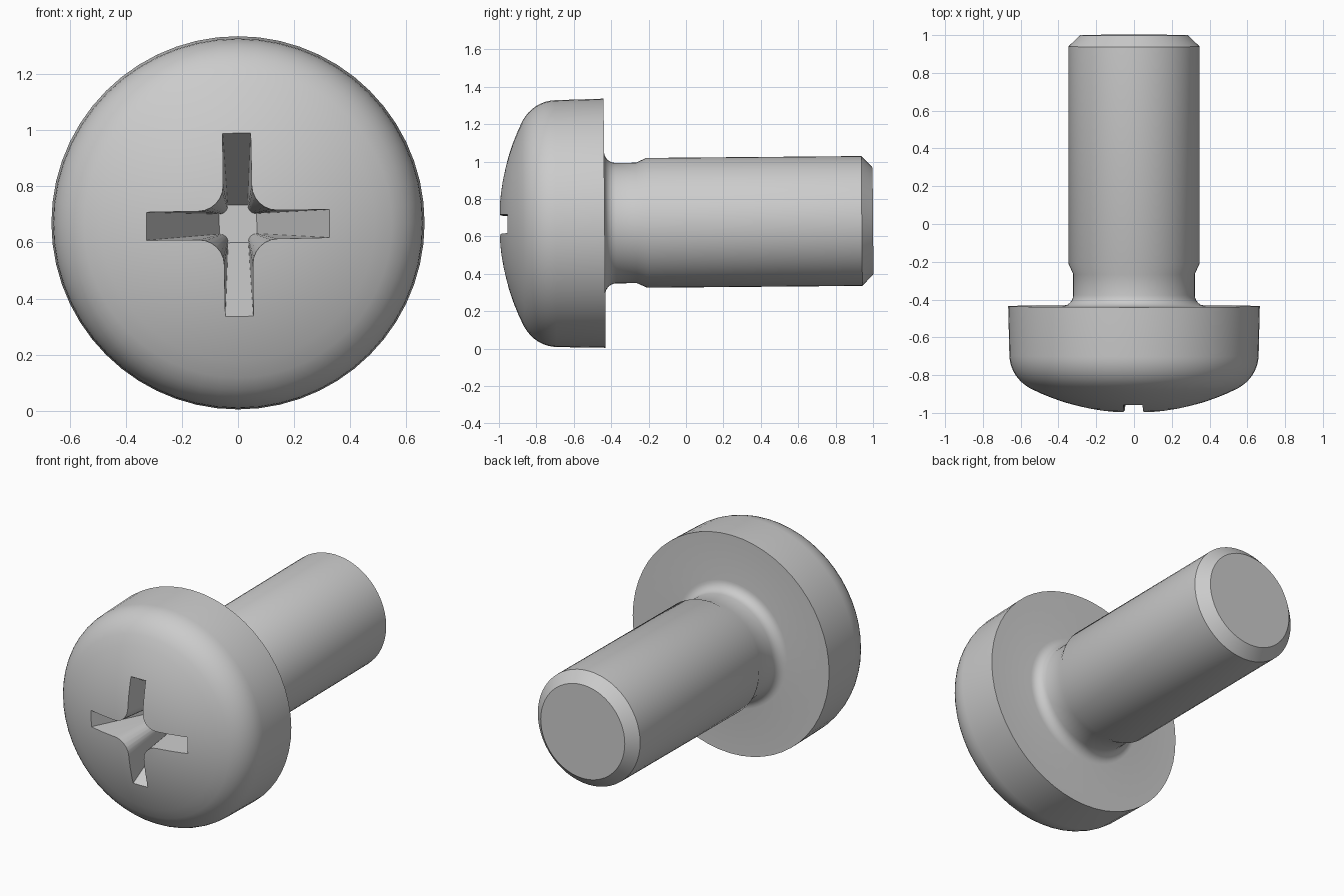
import bpy, bmesh
from math import sin, cos, pi, radians, asin

if "Cube" in bpy.data.objects:
    bpy.data.objects.remove(bpy.data.objects["Cube"])

SEG = 56


def add_object(name, bm):
    bmesh.ops.remove_doubles(bm, verts=bm.verts, dist=1e-5)
    bmesh.ops.recalc_face_normals(bm, faces=bm.faces)
    mesh = bpy.data.meshes.new(name)
    bm.to_mesh(mesh)
    bm.free()
    ob = bpy.data.objects.new(name, mesh)
    bpy.context.collection.objects.link(ob)
    return ob


def arc(cy, cr, rad, a0, a1, n):
    """Points (y, r) on an arc; angle 0 points to -y, 90 points outward."""
    pts = []
    for i in range(n + 1):
        a = a0 + (a1 - a0) * i / n
        pts.append((cy - rad * cos(a), cr + rad * sin(a)))
    return pts


def bridge_rings(bm, rings):
    for a, b in zip(rings, rings[1:]):
        n = len(a)
        for i in range(n):
            j = (i + 1) % n
            bm.faces.new((a[i], a[j], b[j], b[i]))
    bm.faces.new(rings[0])
    bm.faces.new(rings[-1])


# Screw body: domed head, rounded rim, undercut neck and chamfered shank
edge = asin(0.46 / 1.03)
profile = arc(0.23, 0, 1.23, 0.03, edge, 8)
profile += arc(-0.69, 0.46, 0.2, edge, radians(88), 8)[1:]
profile += [(-0.435, 0.666)]
profile += arc(-0.375, 0.382, 0.06, 0, -pi / 2, 6)
profile += [(-0.265, 0.322), (-0.21, 0.347), (0.94, 0.347), (1.0, 0.285)]
bm = bmesh.new()
rings = []
for y, r in profile:
    rings.append([bm.verts.new((r * cos(2 * pi * i / SEG), y, r * sin(2 * pi * i / SEG)))
                  for i in range(SEG)])
bridge_rings(bm, rings)
screw = add_object("screw", bm)


# Cross recess cutter: rounded cross tapering to a small flat bottom
def cross_section(t):
    length = 0.327 - 0.26 * t
    half = 0.05 - 0.014 * t
    fillet = 0.085 - 0.056 * t
    c = half + fillet
    quarter = [(length, -half), (length, half)]
    for i in range(7):
        a = -pi / 2 - (pi / 2) * i / 6
        quarter.append((c + fillet * cos(a), c + fillet * sin(a)))
    pts = []
    for k in range(4):
        a = k * pi / 2 + 0.015
        pts += [(x * cos(a) - z * sin(a), x * sin(a) + z * cos(a)) for x, z in quarter]
    return pts


bm = bmesh.new()
rings = []
for t in (-0.2, 1.0):
    y = -0.955 + 0.44 * t
    rings.append([bm.verts.new((x, y, z - 0.003)) for x, z in cross_section(t)])
bridge_rings(bm, rings)
cutter = add_object("recess_cutter", bm)
cutter.hide_render = True

# Cut the recess, then discard the cutter
bpy.context.view_layer.objects.active = screw
screw.select_set(True)
cutter.select_set(False)
mod = screw.modifiers.new("recess", 'BOOLEAN')
mod.operation = 'DIFFERENCE'
mod.solver = 'EXACT'
mod.object = cutter
bpy.ops.object.modifier_apply(modifier=mod.name)
bpy.data.objects.remove(cutter)

# Slight upward lean of the shank, head resting on the ground
screw.rotation_euler.x = 0.0087
screw.location.z = 0.674
bpy.ops.object.shade_smooth_by_angle(angle=radians(28))
